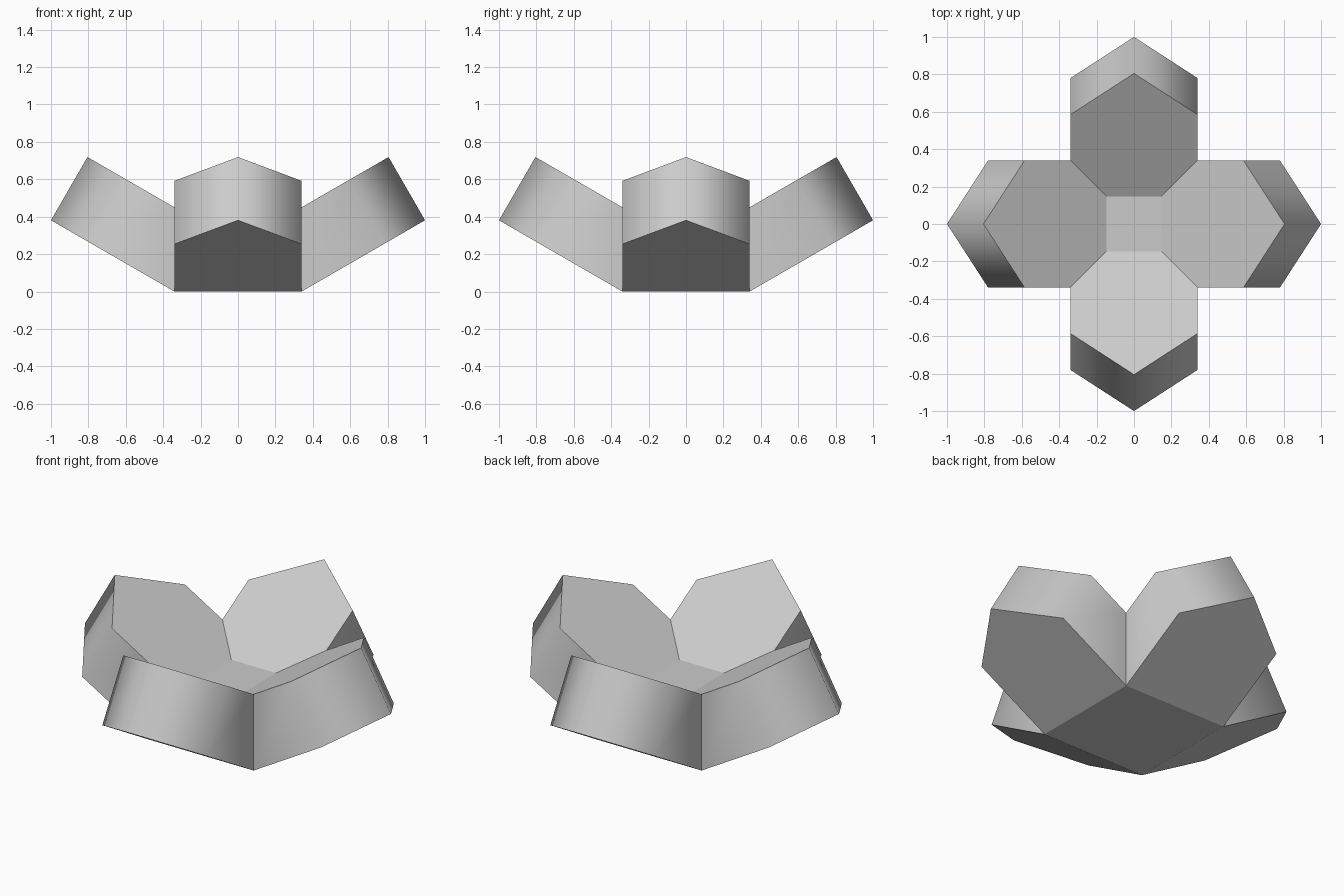
import bpy
import bmesh
import math
from mathutils import Matrix

cube = bpy.data.objects.get("Cube")
if cube:
    bpy.data.objects.remove(cube, do_unlink=True)

HALF = 0.34        # half width of the base and of each petal
SHOULDER = 0.78    # where a petal starts to narrow
FLOOR = 0.146      # half width of the inner floor
THICK = 0.39
TILT = math.radians(30)

grey = bpy.data.materials.new("light grey")
grey.use_nodes = True
colour = (0.6, 0.6, 0.6, 1)
grey.diffuse_color = colour
grey.node_tree.nodes["Principled BSDF"].inputs["Base Color"].default_value = colour


def lower(x, y):
    """Point on the underside of a tilted petal."""
    return (x, y, (y - HALF) * math.tan(TILT))


def upper(x, y):
    """Point on the upper side of a tilted petal."""
    return (x, y, (y - HALF) * math.tan(TILT) + THICK / math.cos(TILT))


bm = bmesh.new()


def add_face(points, turn, smooth=False):
    face = bm.faces.new([bm.verts.new(turn @ Matrix.Translation(p).translation) for p in points])
    face.smooth = smooth


inset = THICK * math.sin(TILT)
for i in range(4):
    turn = Matrix.Rotation(i * math.pi / 2, 4, "Z")
    # Pointed underside and upper side of the petal
    low = [lower(HALF, HALF), lower(HALF, SHOULDER), lower(0, 1),
           lower(-HALF, SHOULDER), lower(-HALF, HALF)]
    top = [upper(HALF, HALF), upper(HALF, SHOULDER - inset), upper(0, 1 - inset),
           upper(-HALF, SHOULDER - inset), upper(-HALF, HALF)]
    add_face(low, turn)
    add_face(top + [upper(-FLOOR, FLOOR), upper(FLOOR, FLOOR)], turn)
    # Smooth rim wall around the petal
    for a in range(4):
        add_face([low[a], low[a + 1], top[a + 1], top[a]], turn, True)

# Square base and inner floor
square = [(1, 1), (-1, 1), (-1, -1), (1, -1)]
add_face([(x * HALF, y * HALF, 0) for x, y in square], Matrix())
add_face([(x * FLOOR, y * FLOOR, upper(0, FLOOR)[2]) for x, y in square], Matrix())

bmesh.ops.remove_doubles(bm, verts=bm.verts, dist=0.001)
bmesh.ops.recalc_face_normals(bm, faces=bm.faces)

# Keep a crease wherever faces meet, except along the rim bends
for edge in bm.edges:
    rim = all(f.smooth for f in edge.link_faces)
    edge.smooth = rim and edge.calc_face_angle(0) < math.radians(80)

mesh = bpy.data.meshes.new("petal_bowl")
bm.to_mesh(mesh)
bm.free()
mesh.materials.append(grey)
bowl = bpy.data.objects.new("petal_bowl", mesh)
bpy.context.collection.objects.link(bowl)
